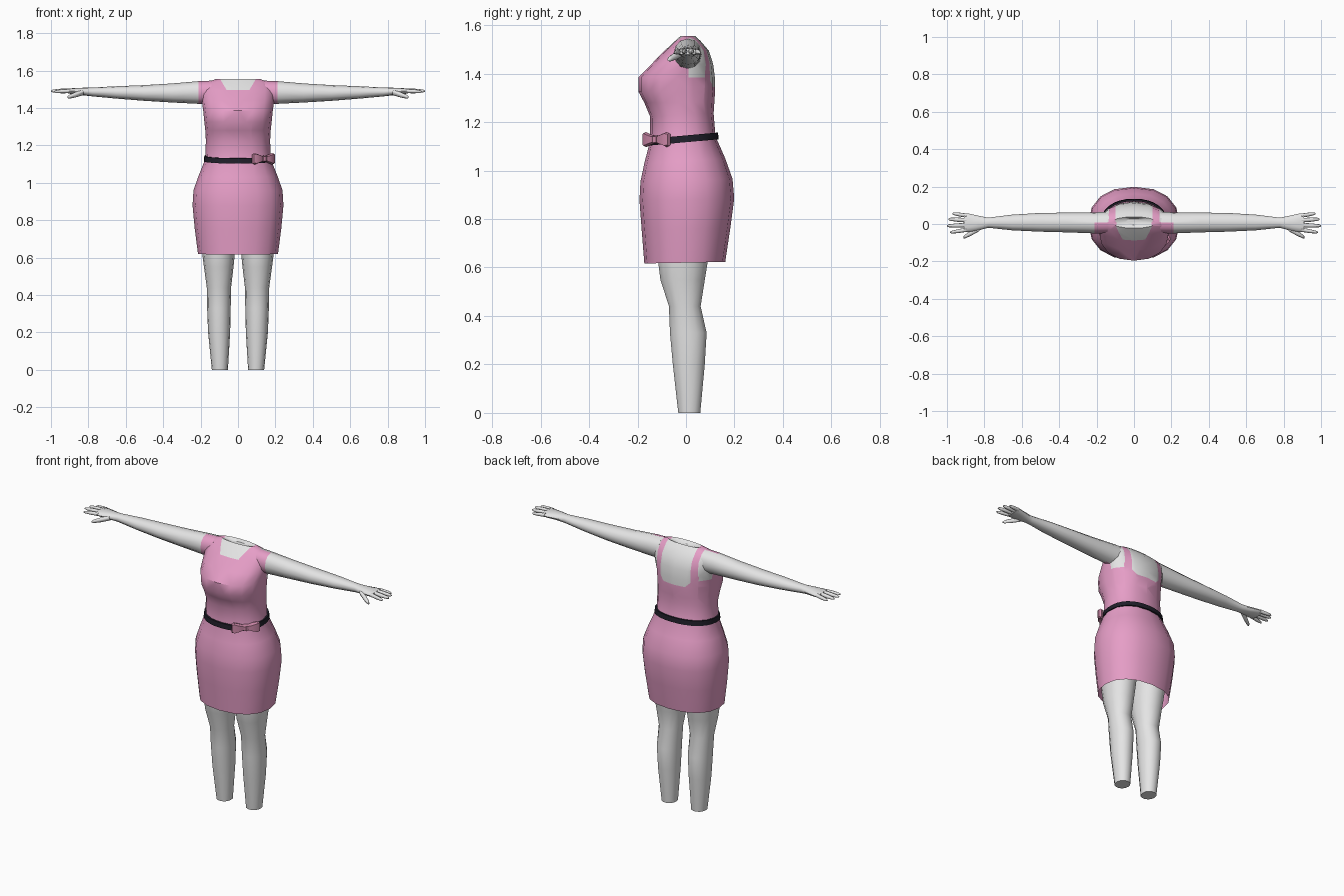
import bpy, bmesh, math
from mathutils import Vector

if "Cube" in bpy.data.objects:
    bpy.data.objects.remove(bpy.data.objects["Cube"])


def material(name, rgb):
    m = bpy.data.materials.new(name)
    m.diffuse_color = (*rgb, 1)
    m.use_nodes = True
    m.node_tree.nodes["Principled BSDF"].inputs["Base Color"].default_value = m.diffuse_color
    return m


PINK = material("pink_cloth", (0.79, 0.34, 0.57))
SKIN = material("pale_grey_skin", (0.78, 0.78, 0.78))
BLACK = material("black_belt", (0.014, 0.013, 0.022))
ROSE = material("rose_bow", (0.62, 0.25, 0.40))


def curve(a, p):
    """Rounded-box (superellipse) point at angle a."""
    c, s = math.cos(a), math.sin(a)
    return math.copysign(abs(c) ** p, c), math.copysign(abs(s) ** p, s)


def level(z, hx, yf, yb, tilt=0.0, x=0.0, n=16, p=0.88):
    """Horizontal section from half width and front/back limits."""
    pts = []
    for i in range(n):
        c, s = curve(2 * math.pi * i / n, p)
        y = (yf + yb) / 2 + s * (yb - yf) / 2
        pts.append(Vector((x + c * hx, y, z + tilt * y)))
    return pts


def across(x, y0, y1, z0, z1, n=12, p=0.95):
    """Section across the arm, at distance x."""
    pts = []
    for i in range(n):
        c, s = curve(2 * math.pi * i / n, p)
        pts.append(Vector((x, (y0 + y1) / 2 + c * (y1 - y0) / 2,
                           (z0 + z1) / 2 + s * (z1 - z0) / 2)))
    return pts


def add_loft(bm, rings, caps=(True, True)):
    rows = [[bm.verts.new(p) for p in r] for r in rings]
    n = len(rows[0])
    for a, b in zip(rows, rows[1:]):
        for i in range(n):
            j = (i + 1) % n
            bm.faces.new((a[i], a[j], b[j], b[i]))
    if caps[0]:
        bm.faces.new(rows[0][::-1])
    if caps[1]:
        bm.faces.new(rows[-1])


def cut(bm, co, no, test=lambda c: True):
    faces = [f for f in bm.faces if test(f.calc_center_median())]
    geom = set(faces)
    for f in faces:
        geom.update(f.edges)
        geom.update(f.verts)
    bmesh.ops.bisect_plane(bm, geom=list(geom), dist=1e-5, plane_co=co, plane_no=no)


def finish(bm, name, mats, angle=40, recalc=True):
    if recalc:
        bmesh.ops.recalc_face_normals(bm, faces=bm.faces[:])
    me = bpy.data.meshes.new(name)
    bm.to_mesh(me)
    bm.free()
    for m in mats:
        me.materials.append(m)
    for f in me.polygons:
        f.use_smooth = True
    me.set_sharp_from_angle(angle=math.radians(angle))
    ob = bpy.data.objects.new(name, me)
    bpy.context.collection.objects.link(ob)
    return ob


# Dress and upper torso: one loft from hem to neck
bm = bmesh.new()
add_loft(bm, [level(*r) for r in (
    (0.62, 0.214, -0.172, 0.162, 0.02),
    (0.76, 0.232, -0.183, 0.183, 0.02),
    (0.88, 0.243, -0.192, 0.199, 0.02),
    (0.96, 0.238, -0.188, 0.192, 0.03),
    (1.04, 0.210, -0.172, 0.162, 0.06),
    (1.13, 0.174, -0.150, 0.122, 0.09),
    (1.23, 0.172, -0.148, 0.114, 0.05),
    (1.28, 0.175, -0.172, 0.117),
    (1.325, 0.180, -0.196, 0.120),
    (1.385, 0.186, -0.196, 0.119),
    (1.44, 0.194, -0.142, 0.112),
    (1.495, 0.196, -0.088, 0.094),
    (1.535, 0.175, -0.045, 0.060),
    (1.555, 0.115, -0.022, 0.038),
    (1.54, 0.045, -0.005, 0.028))], (False, True))

# Neckline, back opening and straps cut into the surface
upper = lambda c: c.z > 1.3
front = lambda c: c.z > 1.3 and c.y < 0.01
back = lambda c: c.z > 1.3 and c.y > 0.01
cut(bm, (0, 0.01, 0), (0, 1, 0), upper)
cut(bm, (0, 0, 1.495), (0, 0, 1), front)
cut(bm, (0, 0, 1.345), (0, 0, 1), back)
for s in (1, -1):
    cut(bm, (s * 0.06, 0, 1.495), (s, 0, -0.6), front)
    cut(bm, (s * 0.098, 0, 0), (s, 0, 0), back)
    cut(bm, (s * 0.135, 0, 0), (s, 0, 0), back)
    cut(bm, (s * 0.07, 0, 1.345), (s, 0, -1), back)
for f in bm.faces:
    c = f.calc_center_median()
    ax = abs(c.x)
    if c.y > 0.01:
        bare = c.z > 1.345 and ax < 0.098 and ax - c.z < 0.07 - 1.345
        bare = bare or (c.z > 1.40 and ax > 0.135)
    else:
        bare = c.z > 1.495 and ax < 0.06 + 0.6 * (c.z - 1.495)
    f.material_index = 1 if bare else 0
finish(bm, "dress_and_torso", [PINK, SKIN])

# Arms, each with a cap sleeve over its front half
ARM = ((0.14, -0.050, 0.065, 1.420, 1.546), (0.212, -0.050, 0.062, 1.422, 1.543),
       (0.35, -0.045, 0.061, 1.429, 1.531), (0.50, -0.041, 0.059, 1.438, 1.522),
       (0.65, -0.034, 0.050, 1.450, 1.516), (0.78, -0.020, 0.034, 1.462, 1.509),
       (0.83, -0.034, 0.044, 1.468, 1.508), (0.88, -0.042, 0.055, 1.473, 1.506),
       (0.91, -0.044, 0.056, 1.478, 1.503))
# Fingers and thumb: base, tip, base radius
FINGERS = (((0.895, 0.045, 1.491), (0.970, 0.056, 1.486), 0.011),
           ((0.895, 0.020, 1.493), (0.993, 0.026, 1.490), 0.012),
           ((0.895, -0.006, 1.493), (1.000, -0.010, 1.490), 0.012),
           ((0.895, -0.031, 1.491), (0.983, -0.045, 1.487), 0.011),
           ((0.825, -0.022, 1.484), (0.912, -0.072, 1.457), 0.015))
for side, s in (("left", 1), ("right", -1)):
    bm = bmesh.new()
    add_loft(bm, [across(*r) for r in ARM])
    cut(bm, (0, 0.008, 0), (0, 1, 0), lambda c: c.x < 0.21)
    for f in bm.faces:
        c = f.calc_center_median()
        f.material_index = 1 if c.x < 0.21 and c.y < 0.008 else 0
    for v in bm.verts:
        v.co.x *= s
    finish(bm, side + "_arm", [SKIN, PINK])

    bm = bmesh.new()
    for a, b, r in FINGERS:
        a, b = Vector(a), Vector(b)
        rings = []
        for t, k in ((0, 1), (0.5, 0.95), (0.88, 0.7), (1, 0.3)):
            c = a.lerp(b, t)
            rings.append(across(c.x, c.y - r * k, c.y + r * k,
                                c.z - r * k, c.z + r * k, 8, 1))
        add_loft(bm, rings)
    for v in bm.verts:
        v.co.x *= s
    finish(bm, side + "_fingers", [SKIN], 60)

    # Leg, running up inside the skirt
    bm = bmesh.new()
    add_loft(bm, [level(z, hx, yf, yb, 0, s * x, 14, 0.95) for z, x, hx, yf, yb in (
        (0.00, 0.097, 0.043, -0.033, 0.060),
        (0.20, 0.101, 0.059, -0.056, 0.079),
        (0.33, 0.102, 0.063, -0.068, 0.087),
        (0.44, 0.102, 0.065, -0.072, 0.062),
        (0.55, 0.103, 0.079, -0.108, 0.080),
        (0.63, 0.104, 0.088, -0.118, 0.093),
        (0.85, 0.107, 0.104, -0.130, 0.130))])
    finish(bm, side + "_leg", [SKIN])

# Belt: a closed band, higher at the back
bm = bmesh.new()
band = [level(z, 0.172 + o, -0.150 - o, 0.124 + o, 0.09, 0, 32)
        for z, o in ((1.117, 0.0), (1.117, 0.011), (1.145, 0.008), (1.145, -0.002))]
add_loft(bm, band + band[:1], (False, False))
bmesh.ops.remove_doubles(bm, verts=bm.verts[:], dist=1e-5)
finish(bm, "belt", [BLACK])

# Bow on the belt: two flared loops and a knot, turned to follow the waist
bm = bmesh.new()


def bow_ring(u, h, t):
    along, out = Vector((0.73, 0.68, 0)), Vector((0.68, -0.73, 0))
    mid = Vector((0.136, -0.122, 1.128))
    return [mid + along * u + out * (t * a) + Vector((0, 0, h * b))
            for a, b in ((-1, -0.8), (0, -1), (1, -0.8), (1, 0.8), (0, 1), (-1, 0.8))]


for s in (1, -1):
    add_loft(bm, [bow_ring(s * u, h, t) for u, h, t in
                  ((0.005, 0.011, 0.010), (0.030, 0.020, 0.018),
                   (0.062, 0.031, 0.016), (0.076, 0.027, 0.008))])
add_loft(bm, [bow_ring(u, h, t) for u, h, t in
              ((-0.014, 0.014, 0.016), (0, 0.017, 0.021), (0.014, 0.014, 0.016))])
finish(bm, "bow", [ROSE], 30)
